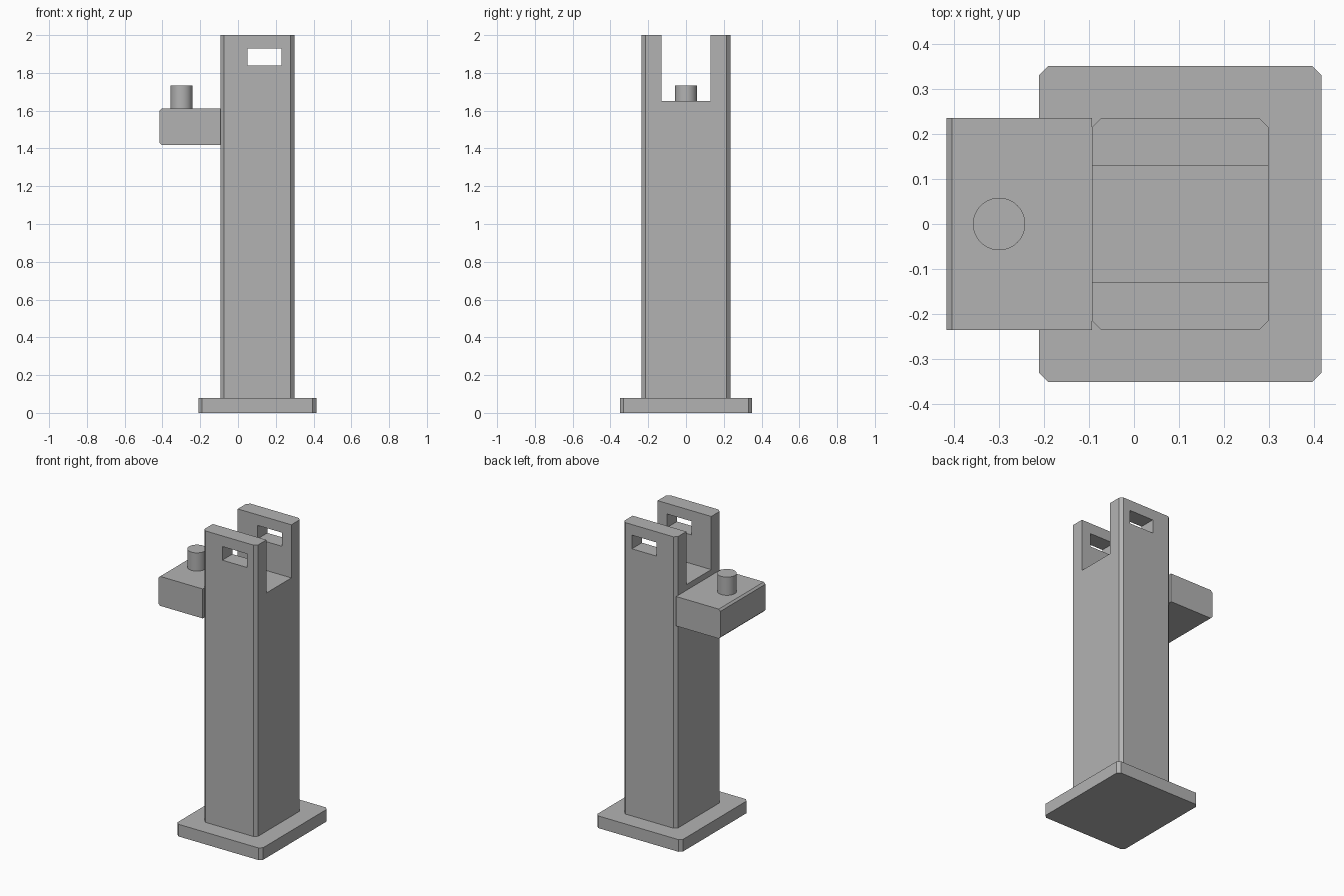
import bpy, bmesh
from mathutils import Vector

if "Cube" in bpy.data.objects:
    bpy.data.objects.remove(bpy.data.objects["Cube"], do_unlink=True)

grey = bpy.data.materials.new("plain_grey")
grey.use_nodes = True
colour = (0.45, 0.45, 0.45, 1)
grey.diffuse_color = colour
grey.node_tree.nodes["Principled BSDF"].inputs["Base Color"].default_value = colour


def box(name, low, high, chamfer=0, pick=None):
    """Box between two corners; edges accepted by pick(a, b) get a flat chamfer."""
    low, high = Vector(low), Vector(high)
    bm = bmesh.new()
    bmesh.ops.create_cube(bm, size=1)
    for v in bm.verts:
        v.co = (low + high) / 2 + v.co * (high - low)
    if pick:
        edges = [e for e in bm.edges if pick(e.verts[0].co, e.verts[1].co)]
        bmesh.ops.bevel(bm, geom=edges, offset=chamfer, segments=1, affect='EDGES')
    mesh = bpy.data.meshes.new(name)
    bm.to_mesh(mesh)
    bm.free()
    mesh.materials.append(grey)
    obj = bpy.data.objects.new(name, mesh)
    bpy.context.collection.objects.link(obj)
    return obj


def cut(target, cutter):
    """Subtract the cutter from the target, then discard it."""
    cutter.hide_render = True
    mod = target.modifiers.new("cut", 'BOOLEAN')
    mod.operation, mod.solver, mod.object = 'DIFFERENCE', 'EXACT', cutter
    bpy.context.view_layer.objects.active = target
    bpy.ops.object.modifier_apply(modifier=mod.name)
    bpy.data.objects.remove(cutter, do_unlink=True)


def upright(a, b):
    return abs(a.z - b.z) > 0.01


# Base plate and column with chamfered upright corners
box("base_plate", (-0.21, -0.35, 0), (0.415, 0.35, 0.08), 0.02, upright)
column = box("column", (-0.093, -0.235, 0.08), (0.298, 0.235, 2), 0.02, upright)

# Open slot across the top, and a window through both prongs
cut(column, box("slot_cutter", (-0.3, -0.13, 1.65), (0.5, 0.13, 2.2)))
cut(column, box("window_cutter", (0.05, -0.4, 1.84), (0.23, 0.4, 1.93)))

# Side bracket with its two long outer edges chamfered
box("side_bracket", (-0.415, -0.235, 1.418), (-0.093, 0.235, 1.612), 0.012,
    lambda a, b: max(a.x, b.x) < -0.4 and abs(a.y - b.y) > 0.1)

# Round peg standing on the bracket
bpy.ops.mesh.primitive_cylinder_add(vertices=48, radius=0.058, depth=0.12,
                                    location=(-0.299, 0, 1.672))
peg = bpy.context.object
peg.name = "peg"
peg.data.materials.append(grey)
bpy.ops.object.shade_smooth_by_angle()
